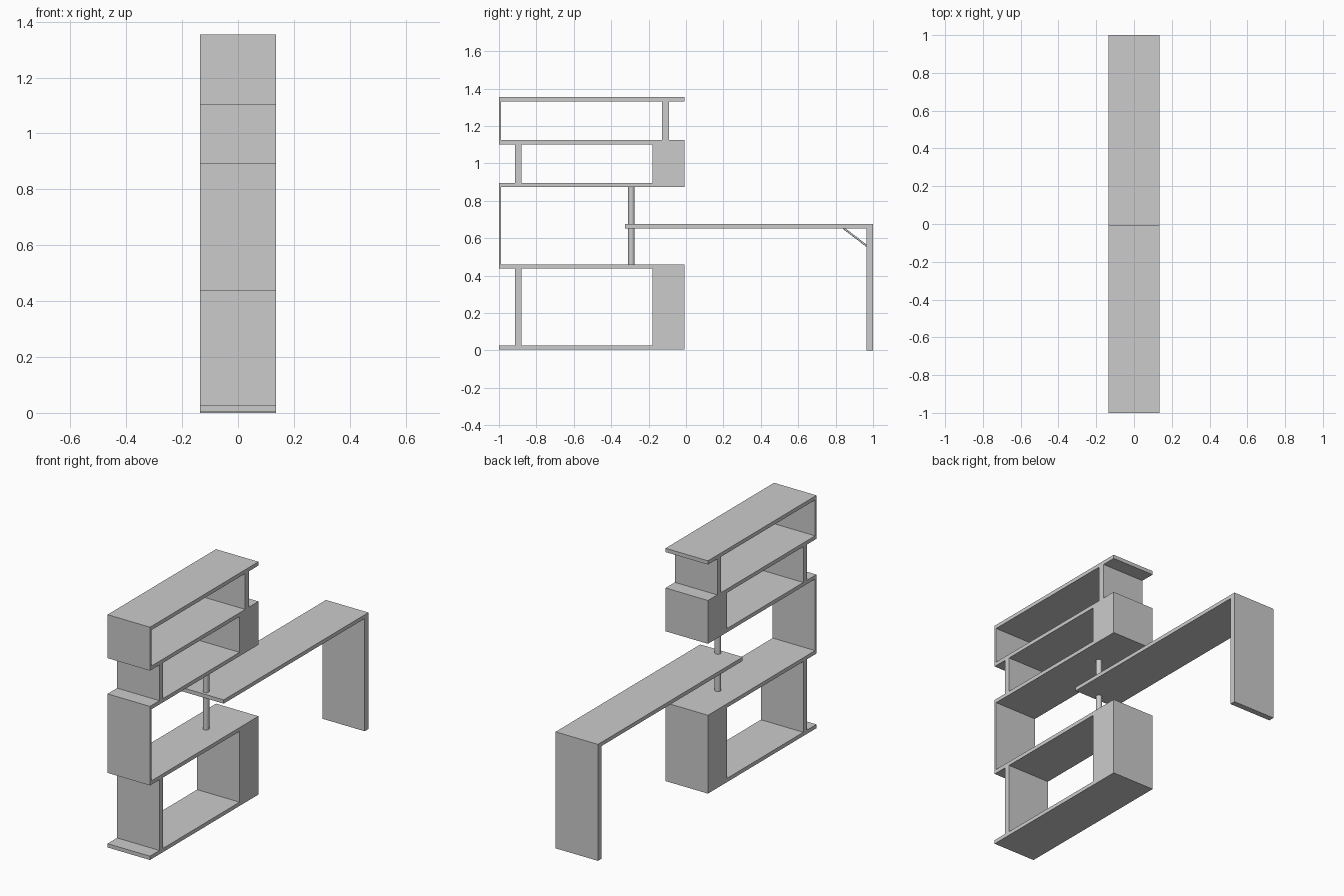
import bpy, bmesh
from mathutils import Vector

if "Cube" in bpy.data.objects:
    bpy.data.objects.remove(bpy.data.objects["Cube"])

HALF_W = 0.136


def box(name, y0, y1, z0, z1, half_w=HALF_W):
    """Full-depth panel or block spanning the given y and z ranges."""
    bm = bmesh.new()
    bmesh.ops.create_cube(bm, size=1)
    for v in bm.verts:
        v.co = (v.co.x * 2 * half_w,
                (y0 + y1) / 2 + v.co.y * (y1 - y0),
                (z0 + z1) / 2 + v.co.z * (z1 - z0))
    me = bpy.data.meshes.new(name)
    bm.to_mesh(me)
    bm.free()
    ob = bpy.data.objects.new(name, me)
    bpy.context.collection.objects.link(ob)
    return ob


def rod(name, a, b, radius, sides):
    """Smooth cylinder between two points."""
    a, b = Vector(a), Vector(b)
    bpy.ops.mesh.primitive_cylinder_add(
        vertices=sides, radius=radius, depth=(b - a).length, location=(a + b) / 2,
        rotation=(b - a).to_track_quat('Z', 'Y').to_euler())
    ob = bpy.context.object
    ob.name = name
    bpy.ops.object.shade_smooth_by_angle()
    return ob


# horizontal shelf boards
FRONT, BACK, T = -1.0, -0.007, 0.022
levels = [0.005, 0.437, 0.873, 1.102, 1.332]
for i, z in enumerate(levels):
    box(f"shelf_board_{i + 1}", FRONT, BACK, z, z + T)

# each box-shaped tier: inset front upright and solid block at the back
for name, lo, hi in (("lower", 0, 1), ("upper", 2, 3)):
    box(f"{name}_upright", -0.913, -0.88, levels[lo] + T, levels[hi])
    box(f"{name}_block", -0.18, BACK, levels[lo] + T, levels[hi])

# thin front panels of the open tiers
for name, lo, hi in (("middle", 1, 2), ("top", 3, 4)):
    box(f"{name}_front_panel", FRONT, -0.988, levels[lo] + T, levels[hi])
box("top_upright", -0.128, -0.092, levels[3] + T, levels[4])

# pole the desk swings on
rod("pivot_pole", (0, -0.292, levels[1] + T), (0, -0.292, levels[2]), 0.017, 32)

# desk top, end leg and diagonal brace
box("desk_top", -0.325, 1.0, 0.653, 0.675)
box("desk_leg", 0.966, 1.0, 0.0, 0.653)
rod("desk_brace", (0, 0.838, 0.657), (0, 0.97, 0.556), 0.005, 16)
